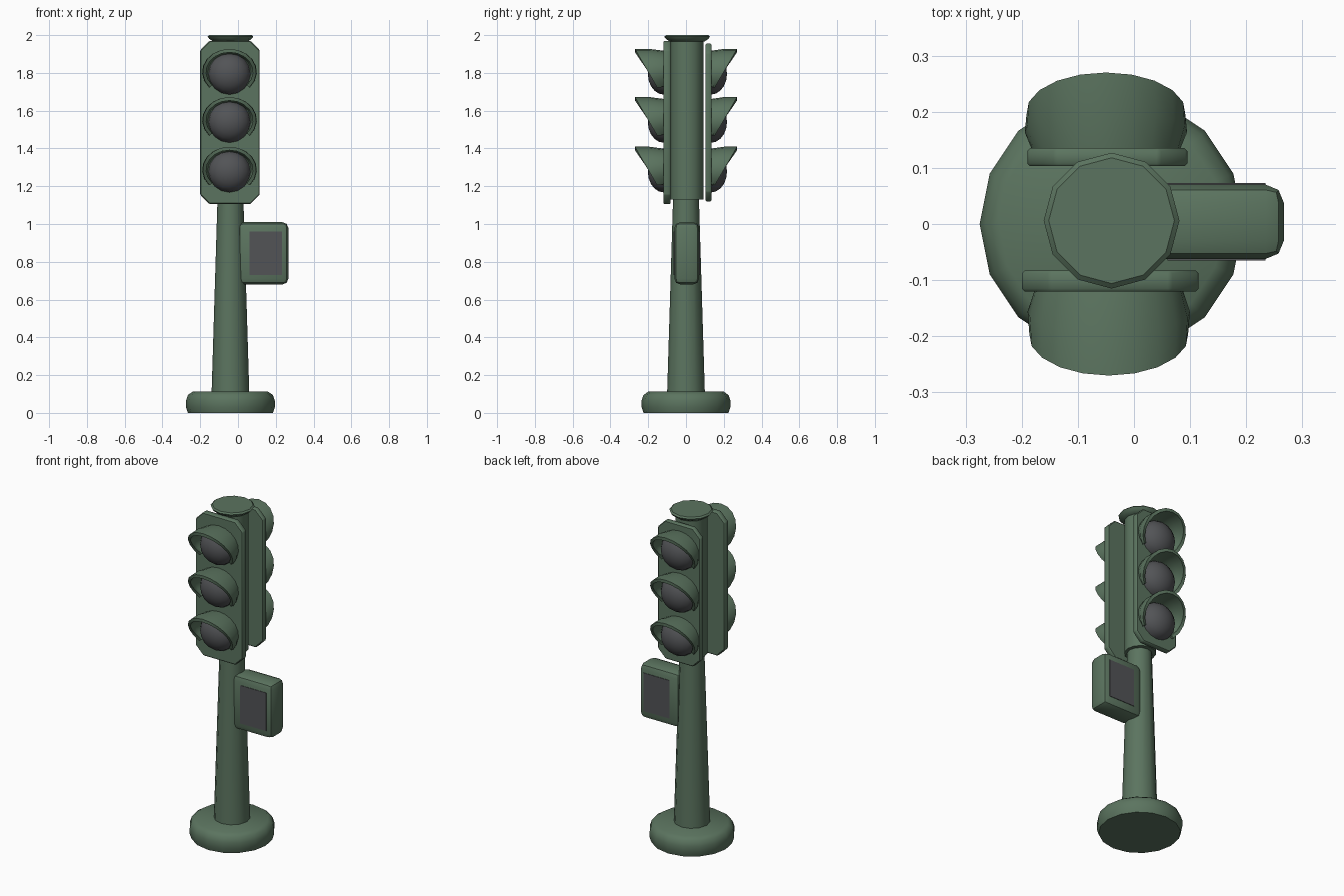
import bpy, bmesh, math
from mathutils import Vector

cube = bpy.data.objects.get("Cube")
if cube:
    bpy.data.objects.remove(cube, do_unlink=True)


def material(name, rgb):
    m = bpy.data.materials.new(name)
    m.use_nodes = True
    m.diffuse_color = (*rgb, 1)
    m.node_tree.nodes["Principled BSDF"].inputs["Base Color"].default_value = (*rgb, 1)
    return m


green = material("painted green", (0.105, 0.175, 0.115))
grey = material("dark grey glass", (0.085, 0.088, 0.094))
AXIS_X = -0.04


def finish(bm, name, mat, angle=40):
    bmesh.ops.recalc_face_normals(bm, faces=bm.faces)
    mesh = bpy.data.meshes.new(name)
    bm.to_mesh(mesh)
    bm.free()
    mesh.materials.append(mat)
    ob = bpy.data.objects.new(name, mesh)
    bpy.context.collection.objects.link(ob)
    bpy.ops.object.select_all(action='DESELECT')
    ob.select_set(True)
    bpy.context.view_layer.objects.active = ob
    bpy.ops.object.shade_smooth_by_angle(angle=math.radians(angle))
    return ob


def lathe(name, profile, sides, y=0.0):
    """Closed solid turned around the vertical axis of the post."""
    bm = bmesh.new()
    rings = []
    for r, z in profile:
        rings.append([bm.verts.new((AXIS_X + r * math.cos(2 * math.pi * i / sides),
                                    y + r * math.sin(2 * math.pi * i / sides), z))
                      for i in range(sides)])
    for a, b in zip(rings, rings[1:]):
        for i in range(sides):
            j = (i + 1) % sides
            bm.faces.new((a[i], a[j], b[j], b[i]))
    bm.faces.new(rings[0])
    bm.faces.new(rings[-1])
    return finish(bm, name, green)


def box(name, low, high, mat):
    bm = bmesh.new()
    low, high = Vector(low), Vector(high)
    bmesh.ops.create_cube(bm, size=1)
    for v in bm.verts:
        v.co = (low + high) / 2 + v.co * (high - low)
    return bm


def bevel(bm, edges, width, segments=1):
    bmesh.ops.bevel(bm, geom=edges, offset=width, segments=segments,
                    profile=0.5, affect='EDGES')


def backboard(name, low, high):
    """Thin signal board with cut corners and softened rims."""
    bm = box(name, low, high, green)
    bevel(bm, [e for e in bm.edges
               if abs(e.verts[0].co.y - e.verts[1].co.y) > 0.01], 0.05)
    bevel(bm, list(bm.edges), 0.005)
    finish(bm, name, green)


def visor(name, x, z, side, y_base):
    """Flared hood, open in front and cut back towards its lower ends."""
    bm = bmesh.new()
    steps, start, end = 14, math.radians(-42), math.radians(222)
    rows = []
    for i in range(steps + 1):
        t = start + (end - start) * i / steps
        c, s = math.cos(t), math.sin(t)
        reach = 0.2 + 0.07 * s
        row = []
        for f, rx, rz in ((0, 0.132, 0.112), (0.5, 0.145, 0.122), (1, 0.142, 0.122)):
            y = y_base + (reach - y_base) * f
            row.append(bm.verts.new((x + rx * c, side * y, z + rz * s)))
        rows.append(row)
    for a, b in zip(rows, rows[1:]):
        for k in range(2):
            bm.faces.new((a[k], a[k + 1], b[k + 1], b[k]))
    bmesh.ops.recalc_face_normals(bm, faces=bm.faces)
    # outward normals, so the wall grows towards the inside
    top = max(bm.faces, key=lambda f: f.calc_center_median().z)
    if top.normal.z < 0:
        bmesh.ops.reverse_faces(bm, faces=bm.faces)
    bmesh.ops.solidify(bm, geom=list(bm.faces), thickness=0.018)
    finish(bm, name, green)


def lens(name, x, z, side, y_base):
    """Domed glass, only the half in front of the board."""
    bm = bmesh.new()
    bmesh.ops.create_uvsphere(bm, u_segments=16, v_segments=10, radius=1)
    for v in bm.verts:
        v.co = (v.co.x, v.co.z, v.co.y)
    bmesh.ops.delete(bm, geom=[v for v in bm.verts if v.co.y * side < -0.01],
                     context='VERTS')
    for v in bm.verts:
        v.co = (x + v.co.x * 0.112, side * y_base + v.co.y * 0.085,
                z - 0.01 + v.co.z * 0.11)
    finish(bm, name, grey, 60)


# Foot, post, signal column and cap
lathe("base", [(0.225, 0), (0.235, 0.03), (0.235, 0.065), (0.225, 0.095), (0.2, 0.112)], 16)
lathe("post", [(0.1, 0.1), (0.068, 1.15)], 12)
lathe("signal_column", [(0.088, 1.13), (0.088, 1.97)], 12, 0.005)
lathe("cap", [(0.09, 1.965), (0.112, 1.98), (0.121, 1.992), (0.112, 2.0)], 12, 0.006)

# Front and back signal boards
backboard("front_board", (-0.2, -0.12, 1.105), (0.115, -0.083, 1.97))
backboard("back_board", (-0.19, 0.103, 1.12), (0.095, 0.135, 1.955))

# Three lamps on each board
for label, side, x, y_base in (("front", -1, -0.045, 0.117), ("back", 1, -0.05, 0.132)):
    for level, z in (("top", 1.805), ("middle", 1.55), ("bottom", 1.287)):
        visor(f"{label}_{level}_visor", x, z, side, y_base)
        lens(f"{label}_{level}_lens", x, z, side, y_base)

# Crossing signal box at the post's left, with a dark window on both faces
bm = box("crossing_box", (0.0, -0.062, 0.68), (0.267, 0.07, 1.01), green)
bevel(bm, list(bm.edges), 0.032, 2)
finish(bm, "crossing_box", green)
for label, y in (("front", -0.062), ("back", 0.07)):
    bm = box("window", (0.06, y - 0.003, 0.73), (0.234, y + 0.003, 0.96), grey)
    finish(bm, f"{label}_crossing_window", grey)
